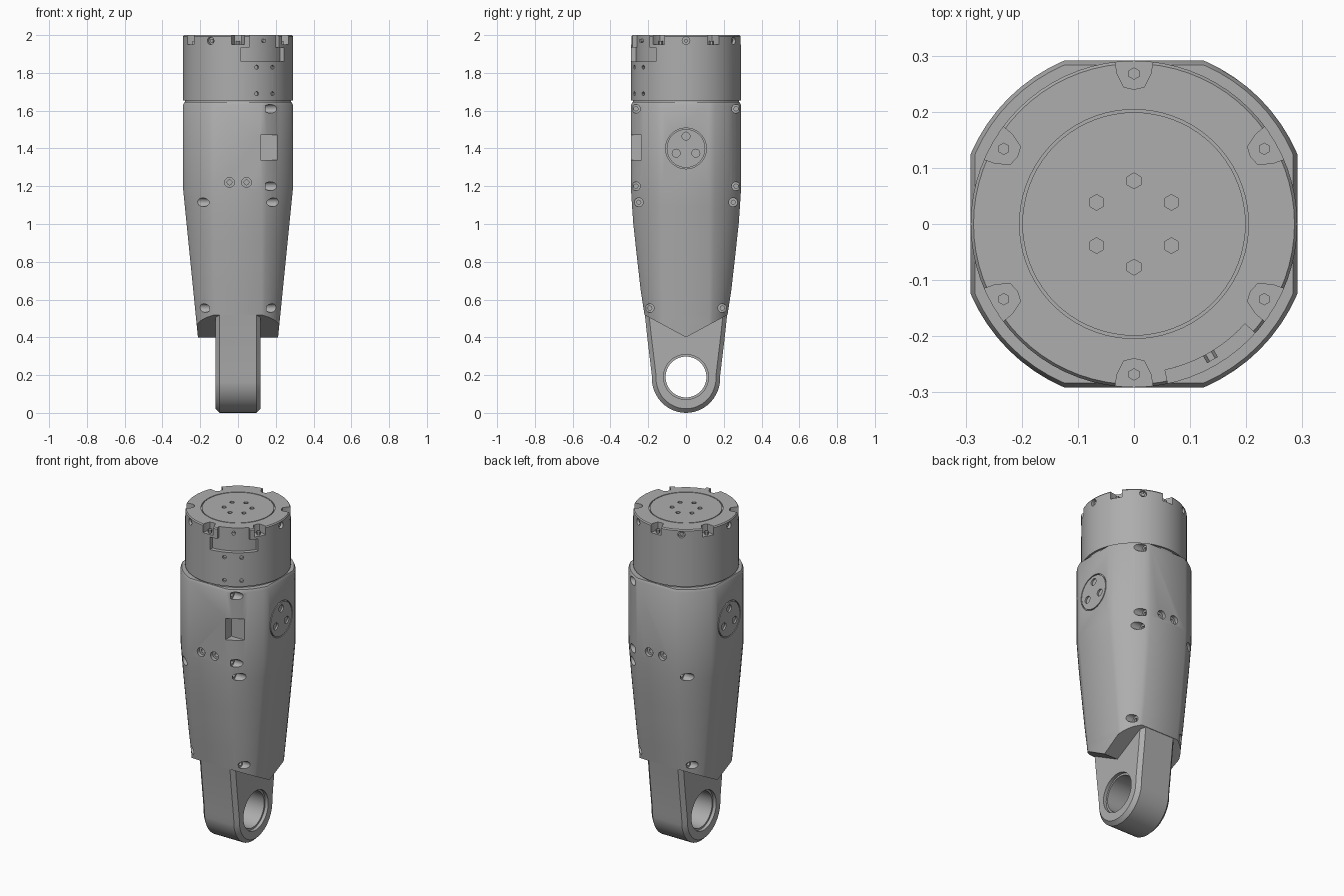
import bpy, bmesh
from math import radians, sin, cos, pi
from mathutils import Vector

cube = bpy.data.objects.get("Cube")
if cube:
    bpy.data.objects.remove(cube, do_unlink=True)

grey = bpy.data.materials.new("machined grey")
grey.use_nodes = True
COLOUR = (0.42, 0.42, 0.42, 1)
grey.diffuse_color = COLOUR
grey.node_tree.nodes["Principled BSDF"].inputs["Base Color"].default_value = COLOUR
X, Y, Z = Vector((1, 0, 0)), Vector((0, 1, 0)), Vector((0, 0, 1))


def finish(name, bm):
    bmesh.ops.recalc_face_normals(bm, faces=bm.faces)
    mesh = bpy.data.meshes.new(name)
    bm.to_mesh(mesh)
    bm.free()
    mesh.materials.append(grey)
    ob = bpy.data.objects.new(name, mesh)
    bpy.context.collection.objects.link(ob)
    return ob


def cylinder(bm, start, axis, r, length, sides=20):
    """Cylinder running from start along axis."""
    rot = Z.rotation_difference(axis).to_matrix().to_4x4()
    made = bmesh.ops.create_cone(bm, cap_ends=True, segments=sides, radius1=r, radius2=r, depth=length)
    bmesh.ops.transform(bm, matrix=rot, verts=made["verts"])
    bmesh.ops.translate(bm, vec=Vector(start) + axis * length / 2, verts=made["verts"])


def prism(bm, points, shift):
    face = bm.faces.new([bm.verts.new(p) for p in points])
    ext = bmesh.ops.extrude_face_region(bm, geom=[face])
    bmesh.ops.translate(bm, vec=shift, verts=[v for v in ext["geom"] if isinstance(v, bmesh.types.BMVert)])


def loft(bm, rings):
    loops = [[bm.verts.new(p) for p in ring] for ring in rings]
    for a, b in zip(loops, loops[1:]):
        for i in range(len(a)):
            j = (i + 1) % len(a)
            bm.faces.new((a[i], a[j], b[j], b[i]))
    bm.faces.new(loops[0][::-1])
    bm.faces.new(loops[-1])


def cut(target, bm):
    cutter = finish("cutter", bm)
    cutter.hide_render = True
    mod = target.modifiers.new("cut", "BOOLEAN")
    mod.operation, mod.solver, mod.object = "DIFFERENCE", "EXACT", cutter
    mod.use_self = True
    bpy.context.view_layer.objects.active = target
    bpy.ops.object.modifier_apply(modifier=mod.name)
    bpy.data.objects.remove(cutter, do_unlink=True)


def smooth(ob, angle=28):
    bpy.ops.object.select_all(action="DESELECT")
    ob.select_set(True)
    bpy.context.view_layer.objects.active = ob
    bpy.ops.object.shade_smooth_by_angle(angle=radians(angle))


def polar(angle, r, z=0.0):
    return Vector((r * cos(radians(angle)), r * sin(radians(angle)), z))


# Half depth of the housing by height
DEPTH = [(0.2, 0.183), (0.4, 0.207), (0.52, 0.22), (0.65, 0.24), (0.8, 0.257),
         (1.0, 0.279), (1.17, 0.291), (1.7, 0.291)]


def half_depth(z):
    for (z0, d0), (z1, d1) in zip(DEPTH, DEPTH[1:]):
        if z <= z1:
            return d0 + (d1 - d0) * (z - z0) / (z1 - z0)


def half_width(z):
    return min(0.291, 0.212 + 0.079 * (z - 0.4) / 0.79)


def section(z, inset=0.0):
    """Square with four broad rounded corners."""
    hx, hy, flat = half_width(z) - inset, half_depth(z) - inset, 0.125
    lo, hi = radians(23.2), radians(66.8)
    quarter = []
    for k in range(9):
        a = lo + (hi - lo) * k / 8
        u = (cos(a) - cos(hi)) / (cos(lo) - cos(hi))
        v = (sin(a) - sin(lo)) / (sin(hi) - sin(lo))
        quarter.append((flat + (hx - flat) * u, flat + (hy - flat) * v))
    ring = quarter + [(-x, y) for x, y in quarter[::-1]]
    ring += [(-x, -y) for x, y in ring]
    return [(x, y, z) for x, y in ring]


# Tapered housing
bm = bmesh.new()
levels = [0.36, 0.52, 0.65, 0.8, 0.9, 1.0, 1.09, 1.18, 1.63]
loft(bm, [section(z) for z in levels] + [section(1.645, 0.008)])
housing = finish("housing", bm)

# V-shaped lower edge of the housing
bm = bmesh.new()
prism(bm, [(-0.5, y, z) for y, z in ((0, 0.4), (0.5, 0.67), (0.5, 0), (-0.5, 0), (-0.5, 0.67))], X)
cut(housing, bm)

# Window, screw pockets, round cover seats and paired holes
bm = bmesh.new()
prism(bm, [(0.12, -0.235, 1.34), (0.21, -0.235, 1.34), (0.21, -0.235, 1.47), (0.12, -0.235, 1.47)], -Y * 0.2)
for sx in (-1, 1):
    for sy in (-1, 1):
        pockets = [(0.148, 0.25, 1.115), (0.15, 0.192, 0.555)]
        if sx > 0:
            pockets += [(0.145, 0.265, 1.61), (0.145, 0.265, 1.2)]
        for x, y, z in pockets:
            cylinder(bm, (sx * x, sy * y, z), X * sx, 0.023, 0.2)
            cylinder(bm, (sx * (x - 0.03), sy * y, z), X * sx, 0.011, 0.1, 12)
    cylinder(bm, (sx * 0.281, 0, 1.4), X * sx, 0.108, 0.1, 40)
    for x in (-0.045, 0.045):
        cylinder(bm, (x, sx * 0.27, 1.22), Y * sx, 0.026, 0.1)
        cylinder(bm, (x, sx * 0.24, 1.22), Y * sx, 0.013, 0.1, 12)
cut(housing, bm)
smooth(housing)

# Round side covers with three screw holes each
for side, sx in (("left", 1), ("right", -1)):
    bm = bmesh.new()
    cylinder(bm, (sx * 0.25, 0, 1.4), X * sx, 0.102, 0.041, 40)
    cover = finish(side + "_cover", bm)
    bm = bmesh.new()
    for a in (90, 210, 330):
        p = polar(a, 0.06)
        cylinder(bm, (sx * 0.27, p.x, 1.405 + p.y), X * sx, 0.021, 0.1)
        cylinder(bm, (sx * 0.26, p.x, 1.405 + p.y), X * sx, 0.01, 0.1, 12)
    cut(cover, bm)
    smooth(cover)

# Mounting lug with a chamfered rim and a bored eye
bm = bmesh.new()
edge = [(half_depth(z) - 0.002, z) for z in (0.62, 0.52, 0.4, 0.2)]
arc = [(0.181 * cos(-pi * k / 24), 0.185 + 0.185 * sin(-pi * k / 24)) for k in range(1, 24)]
outline = edge + arc + [(-y, z) for y, z in edge[::-1]]
prism(bm, [(-0.12, y, z) for y, z in outline], X * 0.24)
rim = [e for e in bm.edges if abs(e.verts[0].co.x - e.verts[1].co.x) < 0.01]
bmesh.ops.bevel(bm, geom=rim, offset=0.022, segments=1, affect="EDGES")
lug = finish("mounting_lug", bm)
bm = bmesh.new()
cylinder(bm, (-0.3, 0, 0.19), X, 0.108, 0.6, 48)
for sx in (-1, 1):
    cylinder(bm, (sx * 0.1, 0, 0.19), X * sx, 0.119, 0.1, 48)
cut(lug, bm)
smooth(lug)

# Round collar with a neck groove below and a ring groove on top
bm = bmesh.new()
profile = [(0.28, 1.6), (0.28, 1.655), (0.291, 1.655), (0.291, 1.993), (0.286, 2.0),
           (0.204, 2.0), (0.204, 1.993), (0.199, 1.993), (0.199, 2.0)]
loft(bm, [[polar(a, r, z) for a in range(0, 360, 5)] for r, z in profile])
collar = finish("collar", bm)

# Screw pockets round the rim, radial holes and face holes
bm = bmesh.new()
for a in range(30, 390, 60):
    out, side = polar(a, 1), polar(a + 90, 1)
    shape = [polar(a, 0.268) - side * 0.03, polar(a, 0.244) - side * 0.018,
             polar(a, 0.24), polar(a, 0.244) + side * 0.018, polar(a, 0.268) + side * 0.03,
             polar(a, 0.35) + side * 0.045, polar(a, 0.35) - side * 0.045]
    prism(bm, [p + Z * 1.95 for p in shape], Z * 0.1)
    cylinder(bm, polar(a, 0.077, 1.98), Z, 0.014, 0.1, 6)
    if a != 330 - 30:
        cylinder(bm, polar(a + 30, 0.272, 1.97), polar(a + 30, 1), 0.02, 0.1, 16)
for a in (-70, -51):
    for z in (1.69, 1.83):
        cylinder(bm, polar(a, 0.275, z), polar(a, 1), 0.011, 0.1, 10)
cut(collar, bm)

# Stepped connector recess in the front left of the rim
for a0, a1, z0, z1 in ((-87, -33, 1.86, 1.935), (-78, -42, 1.92, 2.1)):
    bm = bmesh.new()
    n = 12
    angles = [a0 + (a1 - a0) * k / n for k in range(n + 1)]
    prism(bm, [polar(a, 0.266, z0) for a in angles] + [polar(a, 0.33, z0) for a in angles[::-1]], Z * (z1 - z0))
    cut(collar, bm)
smooth(collar)

# Screws standing in the rim pockets and in the radial holes
bm = bmesh.new()
for a in range(30, 390, 60):
    cylinder(bm, polar(a, 0.268, 1.94), Z, 0.011, 0.03, 6)
    if a != 330 - 30:
        cylinder(bm, polar(a + 30, 0.265, 1.97), polar(a + 30, 1), 0.011, 0.015, 6)
finish("rim_screws", bm)
